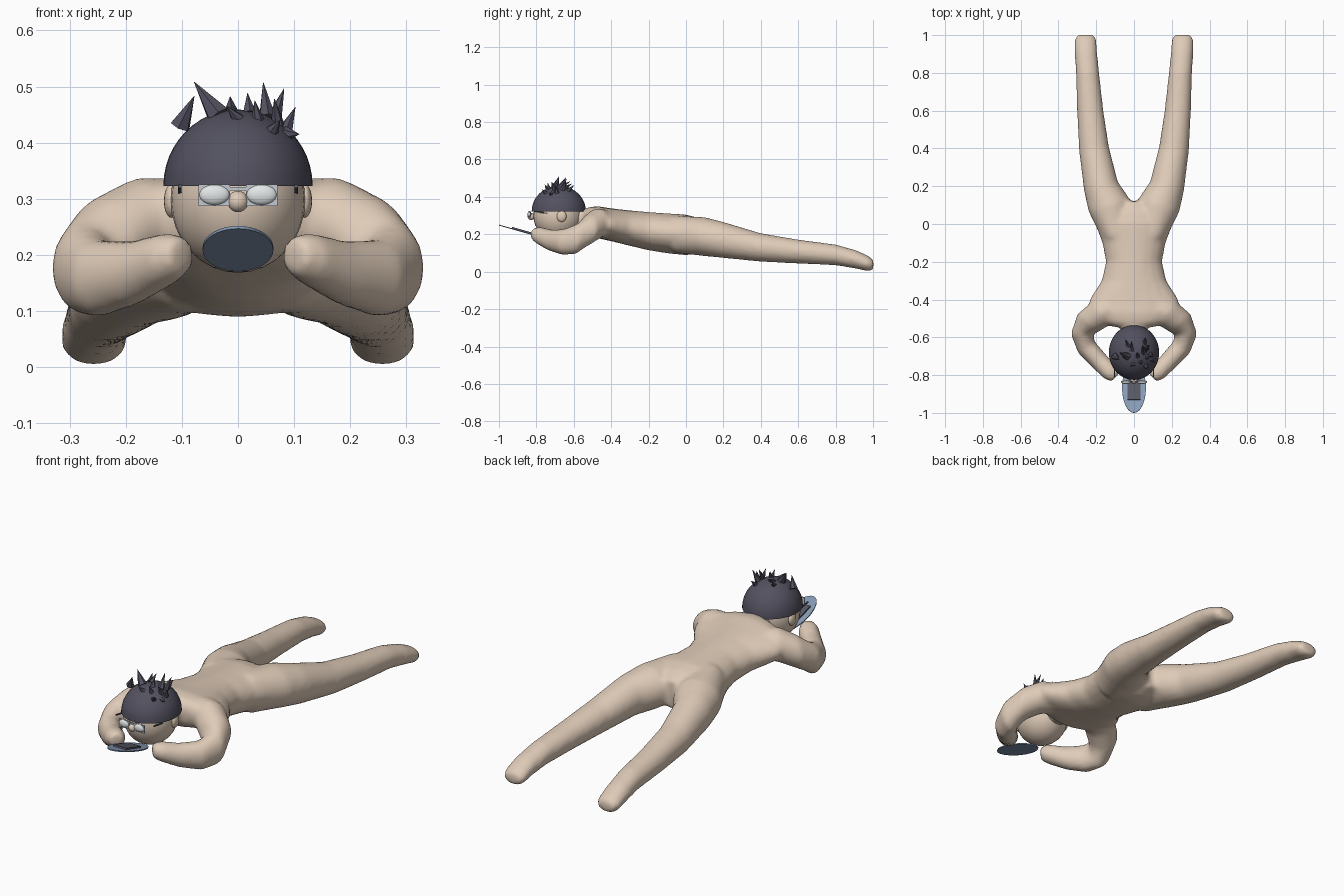
import bpy, bmesh, math
from mathutils import Vector, Matrix

if "Cube" in bpy.data.objects:
    bpy.data.objects.remove(bpy.data.objects["Cube"])


def material(name, rgb):
    m = bpy.data.materials.new(name)
    m.diffuse_color = (*rgb, 1)
    m.use_nodes = True
    m.node_tree.nodes["Principled BSDF"].inputs["Base Color"].default_value = m.diffuse_color
    return m


SKIN = material("skin", (0.74, 0.60, 0.48))
HAIR = material("dark_hair", (0.085, 0.082, 0.115))
BLUE = material("blue_grey", (0.25, 0.34, 0.48))
DARK = material("dark_grey", (0.10, 0.10, 0.13))
WHITE = material("lens_white", (0.80, 0.83, 0.84))
FRAME = material("frame_grey", (0.55, 0.60, 0.65))


def finish(name, bm, mat, smooth=True):
    bmesh.ops.recalc_face_normals(bm, faces=bm.faces[:])
    me = bpy.data.meshes.new(name)
    bm.to_mesh(me)
    bm.free()
    ob = bpy.data.objects.new(name, me)
    bpy.context.collection.objects.link(ob)
    me.materials.append(mat)
    for p in me.polygons:
        p.use_smooth = smooth
    return ob


def loft(bm, pts, side=1, n=20):
    """Closed tube through (x, y, z, sideways radius, upright radius)."""
    rings = []
    for i, (x, y, z, rh, rv) in enumerate(pts):
        a, b = pts[max(i - 1, 0)], pts[min(i + 1, len(pts) - 1)]
        t = Vector((b[0] - a[0], b[1] - a[1], 0)).normalized()
        ring = []
        for k in range(n):
            w = 2 * math.pi * k / n
            h = rh * math.cos(w)
            ring.append(bm.verts.new((side * (x - t.y * h), y + t.x * h,
                                      z + rv * math.sin(w))))
        rings.append(ring)
    for r, s in zip(rings, rings[1:]):
        for k in range(n):
            bm.faces.new((r[k], r[(k + 1) % n], s[(k + 1) % n], s[k]))
    bm.faces.new(rings[0])
    bm.faces.new(rings[-1])


def ellipsoid(name, loc, radii, mat, seg=32):
    bm = bmesh.new()
    bmesh.ops.create_uvsphere(bm, u_segments=seg, v_segments=seg // 2, radius=1)
    bm.transform(Matrix.Translation(loc) @ Matrix.Diagonal((*radii, 1)))
    return finish(name, bm, mat)


def box(name, loc, size, mat, tilt=0.0):
    bm = bmesh.new()
    bmesh.ops.create_cube(bm, size=1)
    bm.transform(Matrix.Translation(loc) @ Matrix.Rotation(tilt, 4, 'X')
                 @ Matrix.Diagonal((*size, 1)))
    return finish(name, bm, mat, False)


# Body: torso, neck, legs and arms fused into one smooth skin
torso = [(0.12, .07, .12, .26), (0.06, .17, .095, .29), (0.0, .207, .088, .306),
         (-.1, .168, .098, .312), (-.2, .149, .114, .319), (-.3, .172, .138, .328),
         (-.4, .237, .163, .339), (-.47, .235, .178, .350), (-.52, .18, .19, .346),
         (-.545, .11, .22, .33)]
legs = [(-.06, .01, .17, .10, .30), (.1, .018, .246, .083, .292),
        (.2, .082, .268, .073, .266), (.4, .132, .292, .053, .206),
        (.6, .162, .302, .043, .172), (.8, .184, .308, .034, .146),
        (.91, .195, .315, .016, .115), (.975, .198, .316, .001, .085),
        (1.002, .212, .302, .010, .065)]
arm = [(.13, -.45, .262, .07, .075), (.18, -.475, .258, .078, .08),
       (.245, -.525, .222, .073, .08), (.277, -.585, .175, .058, .08),
       (.25, -.655, .158, .054, .07), (.185, -.725, .168, .05, .058),
       (.125, -.785, .193, .048, .048), (.098, -.812, .2, .032, .034)]
bm = bmesh.new()
loft(bm, [(0, y, (a + b) / 2, w, (b - a) / 2) for y, w, a, b in torso])
loft(bm, [(0, -.5, .27, .07, .06), (0, -.62, .29, .06, .06)])
for s in (-1, 1):
    loft(bm, [((a + b) / 2, y, (c + d) / 2, (b - a) / 2, (d - c) / 2)
              for y, a, b, c, d in legs], s)
    loft(bm, arm, s)
body = finish("body", bm, SKIN)
rem = body.modifiers.new("fuse", 'REMESH')
rem.mode = 'VOXEL'
rem.voxel_size = 0.012
rem.use_smooth_shade = True
sm = body.modifiers.new("soften", 'SMOOTH')
sm.factor = 0.5
sm.iterations = 8

# Head, ears and nose
ellipsoid("head", (0, -.685, .298), (.12, .131, .13), SKIN)
ellipsoid("nose", (0, -.828, .295), (.019, .019, .019), SKIN, 20)
for s, n in ((-1, "left"), (1, "right")):
    ellipsoid(n + "_ear", (s * .119, -.665, .296), (.013, .026, .03), SKIN, 20)

# Hair cap: closed upper half of a ball
bm = bmesh.new()
bmesh.ops.create_uvsphere(bm, u_segments=40, v_segments=24, radius=1)
cut = bmesh.ops.bisect_plane(bm, geom=bm.verts[:] + bm.edges[:] + bm.faces[:],
                             plane_co=(0, 0, 0), plane_no=(0, 0, 1), clear_inner=True)
bmesh.ops.holes_fill(bm, edges=[e for e in bm.edges if e.is_boundary], sides=0)
bm.transform(Matrix.Translation((0, -.68, .323)) @ Matrix.Diagonal((.133, .145, .136, 1)))
cap = finish("hair_cap", bm, HAIR)
bpy.context.view_layer.objects.active = cap
cap.select_set(True)
bpy.ops.object.shade_smooth_by_angle(angle=math.radians(40))

# Hair spikes: base x, y, then tip x, y, z and base radius
spikes = [(-.035, -.70, -.078, -.68, .508, .022), (-.103, -.70, -.078, -.72, .483, .019),
          (.052, -.68, .045, -.64, .507, .016), (.062, -.66, .082, -.64, .496, .016),
          (.02, -.70, .017, -.68, .488, .013), (-.012, -.67, -.014, -.62, .482, .013),
          (.035, -.73, .03, -.74, .475, .012), (.085, -.69, .102, -.70, .463, .014),
          (.085, -.72, .109, -.73, .415, .014), (.06, -.75, .075, -.77, .44, .013),
          (.055, -.63, .062, -.60, .462, .013), (-.03, -.65, -.045, -.61, .47, .012),
          (0, -.74, -.02, -.755, .465, .012), (.07, -.70, .065, -.72, .478, .013)]
bm = bmesh.new()
for x, y, tx, ty, tz, r in spikes:
    z = .318 + .136 * math.sqrt(1 - (x / .133) ** 2 - ((y + .68) / .145) ** 2)
    if x < -.1:
        z = .43
    base, tip = Vector((x, y, z)), Vector((tx, ty, tz))
    d = tip - base
    bmesh.ops.create_cone(bm, segments=6, radius1=r, radius2=0.0005, depth=d.length,
                          cap_ends=True,
                          matrix=Matrix.Translation((base + tip) / 2)
                          @ d.to_track_quat('Z', 'Y').to_matrix().to_4x4())
finish("hair_spikes", bm, HAIR, False)

# Glasses: rims, bulging lenses, bridge and side bars
for s, n in ((-1, "left"), (1, "right")):
    box(n + "_rim", (s * .042, -.834, .306), (.056, .007, .038), FRAME)
    ellipsoid(n + "_lens", (s * .042, -.837, .307), (.027, .01, .018), WHITE, 24)
    box(n + "_side_bar", (s * .104, -.775, .317), (.006, .07, .006), DARK, -.15)
box("glasses_bridge", (0, -.834, .318), (.03, .006, .006), FRAME)

# Tilted oval board held in the hands, with a dark panel on top
TILT = -math.atan(.285)
bm = bmesh.new()
bmesh.ops.create_cone(bm, segments=40, radius1=1, radius2=1, depth=1, cap_ends=True)
bm.transform(Matrix.Translation((0, -.866, .211)) @ Matrix.Rotation(TILT, 4, 'X')
             @ Matrix.Diagonal((.063, .139, .005, 1)))
finish("oval_board", bm, BLUE, False)
box("board_panel", (0, -.872, .219), (.07, .12, .008), DARK, TILT)
